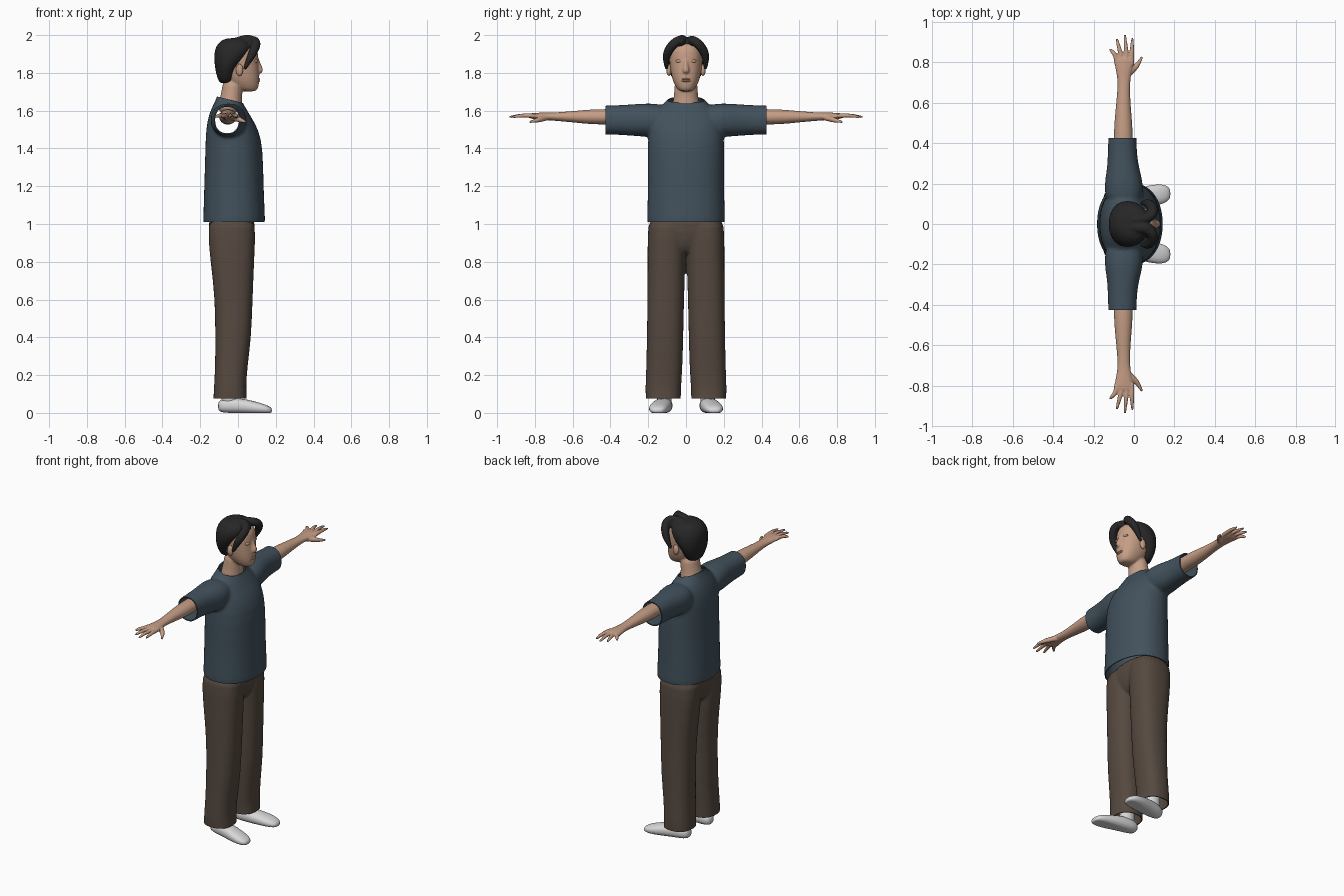
import bpy, bmesh
from math import cos, sin, pi, radians
from mathutils import Vector, Matrix

if "Cube" in bpy.data.objects:
    bpy.data.objects.remove(bpy.data.objects["Cube"])


def material(name, color):
    m = bpy.data.materials.new(name)
    m.use_nodes = True
    m.diffuse_color = (*color, 1)
    m.node_tree.nodes["Principled BSDF"].inputs["Base Color"].default_value = (*color, 1)
    return m


SKIN = material("skin", (0.56, 0.34, 0.235))
HAIR = material("black hair", (0.02, 0.02, 0.021))
SHIRT = material("slate shirt", (0.055, 0.083, 0.108))
PANTS = material("brown cloth", (0.092, 0.067, 0.051))
SHOE = material("white shoe", (0.68, 0.68, 0.68))


def loft(axis, rings, power=2.0, seg=24, side=1):
    """Closed tube of superellipse rings: (position, centre a, centre b, radius a, radius b)."""
    bm, loops = bmesh.new(), []
    for p, ca, cb, ra, rb in rings:
        loop = []
        for i in range(seg):
            c, s = cos(2 * pi * i / seg), sin(2 * pi * i / seg)
            a = ca + ra * abs(c) ** (2 / power) * (1 if c > 0 else -1)
            b = cb + rb * abs(s) ** (2 / power) * (1 if s > 0 else -1)
            x, y, z = {"x": (p, a, b), "y": (a, p, b), "z": (a, b, p)}[axis]
            loop.append(bm.verts.new((x, y * side, z)))
        loops.append(loop)
    for lo, hi in zip(loops, loops[1:]):
        for i in range(seg):
            j = (i + 1) % seg
            bm.faces.new((lo[i], lo[j], hi[j], hi[i]))
    bm.faces.new(loops[0])
    bm.faces.new(loops[-1])
    bmesh.ops.recalc_face_normals(bm, faces=bm.faces)
    return to_mesh(bm)


def to_mesh(bm):
    me = bpy.data.meshes.new("part")
    bm.to_mesh(me)
    bm.free()
    return me


def ball(center, radii):
    bm = bmesh.new()
    bmesh.ops.create_uvsphere(bm, u_segments=16, v_segments=10, radius=1,
                              matrix=Matrix.LocRotScale(Vector(center), None, Vector(radii)))
    return to_mesh(bm)


def tube(points, radii, side=1):
    """Round smooth strand with a varying radius."""
    cu = bpy.data.curves.new("strand", "CURVE")
    cu.dimensions, cu.bevel_depth, cu.bevel_resolution = "3D", 1, 3
    cu.use_fill_caps = True
    sp = cu.splines.new("NURBS")
    sp.points.add(len(points) - 1)
    for pt, (x, y, z), r in zip(sp.points, points, radii):
        pt.co, pt.radius = (x, y * side, z, 1), r
    sp.use_endpoint_u, sp.order_u, sp.resolution_u = True, 3, 5
    ob = bpy.data.objects.new("strand", cu)
    bpy.context.collection.objects.link(ob)
    me = baked(ob)
    bpy.data.objects.remove(ob)
    return me


def baked(ob):
    dg = bpy.context.evaluated_depsgraph_get()
    dg.update()
    return bpy.data.meshes.new_from_object(ob.evaluated_get(dg))


def build(name, parts, mat, subsurf=1, voxel=0, smooth=0, cuts=(), thick=0, floor=False):
    """Join parts, optionally fuse them into one skin, trim by planes and give cloth thickness."""
    bm = bmesh.new()
    for p in parts:
        bm.from_mesh(p)
    ob = bpy.data.objects.new(name, to_mesh(bm))
    bpy.context.collection.objects.link(ob)
    if subsurf:
        ob.modifiers.new("round", "SUBSURF").levels = subsurf
    if voxel:
        m = ob.modifiers.new("fuse", "REMESH")
        m.mode, m.voxel_size = "VOXEL", voxel
        m = ob.modifiers.new("soften", "SMOOTH")
        m.factor, m.iterations = 0.5, smooth
    me = baked(ob)
    ob.modifiers.clear()
    bm = bmesh.new()
    bm.from_mesh(me)
    for co, no in cuts:
        bmesh.ops.bisect_plane(bm, geom=bm.verts[:] + bm.edges[:] + bm.faces[:],
                               plane_co=co, plane_no=no, clear_outer=True)
    if floor:
        for v in bm.verts:
            v.co.z = max(v.co.z, 0)
    bm.to_mesh(me)
    bm.free()
    ob.data = me
    if thick:
        m = ob.modifiers.new("cloth", "SOLIDIFY")
        m.thickness, m.offset = thick, -1
        ob.data = baked(ob)
        ob.modifiers.clear()
    ob.data.materials.clear()
    ob.data.materials.append(mat)
    ob.data.polygons.foreach_set("material_index", [0] * len(ob.data.polygons))
    ob.data.shade_smooth()
    ob.data.set_sharp_from_angle(angle=radians(50))
    return ob


SIDES = {"left": 1, "right": -1}

# Shirt: torso and sleeves fused, then cut open at hem, cuffs and collar
torso = loft("z", [(0.93, -.02, 0, .166, .209), (1.01, -.02, 0, .166, .209), (1.2, -.022, 0, .158, .202),
                   (1.4, -.02, 0, .154, .205), (1.5, -.03, 0, .141, .2), (1.57, -.045, 0, .113, .19),
                   (1.625, -.05, 0, .086, .14), (1.66, -.05, 0, .064, .086), (1.72, -.045, 0, .06, .07)], 2.2)
sleeves = [loft("y", [(.08, -.05, 1.55, .095, .085), (.2, -.05, 1.55, .098, .09), (.26, -.053, 1.55, .083, .086),
                      (.33, -.057, 1.551, .073, .08), (.43, -.058, 1.55, .07, .077),
                      (.5, -.058, 1.55, .07, .077)], 2.2, side=s) for s in SIDES.values()]
build("shirt", [torso] + sleeves, SHIRT, voxel=.01, smooth=6, thick=.006,
      cuts=[((0, 0, 1.01), (0, 0, -1)), ((0, .425, 0), (0, 1, 0)), ((0, -.425, 0), (0, -1, 0)),
            ((-.05, 0, 1.66), (.25, 0, 1))])

# Trousers: two legs fused with the hips
legs = [loft("z", [(0, -.04, .12, .089, .092), (.08, -.041, .12, .09, .093), (.13, -.043, .121, .085, .095),
                   (.25, -.035, .114, .086, .096), (.4, -.025, .111, .096, .097), (.6, -.022, .107, .1, .097),
                   (.8, -.03, .104, .116, .101), (.92, -.033, .102, .125, .101),
                   (1.06, -.033, .1, .127, .102)], 2.4, side=s) for s in SIDES.values()]
hips = loft("z", [(.83, -.033, 0, .07, .03), (.88, -.033, 0, .105, .13), (.95, -.033, 0, .122, .195),
                  (1.07, -.033, 0, .128, .203)], 2.3)
build("trousers", legs + [hips], PANTS, voxel=.008, smooth=4, thick=.006,
      cuts=[((0, 0, .075), (0, 0, -1))])

for label, s in SIDES.items():
    # Shoe and sock
    build(label + "_shoe", [loft("x", [
        (-.107, .112, .035, .022, .022), (-.085, .112, .038, .043, .038), (0, .122, .039, .05, .042),
        (.07, .137, .03, .054, .036), (.13, .147, .022, .052, .028), (.165, .15, .016, .04, .02),
        (.181, .15, .012, .02, .01)], 2.3, side=s)], SHOE, floor=True)
    build(label + "_sock", [loft("z", [(.03, -.04, .115, .05, .042), (.1, -.045, .115, .045, .04),
                                       (.2, -.045, .115, .042, .04)], side=s)], SHOE)
    # Arm, palm and fingers
    arm = loft("y", [(.25, -.055, 1.565, .045, .043), (.42, -.053, 1.568, .048, .041), (.5, -.053, 1.567, .045, .04),
                     (.6, -.053, 1.568, .035, .03), (.7, -.05, 1.568, .029, .021), (.75, -.05, 1.57, .038, .02),
                     (.8, -.05, 1.572, .048, .017), (.835, -.05, 1.572, .046, .013)], side=s)
    tips = [(-.12, .867), (-.085, .917), (-.045, .936), (-.008, .92)]
    fingers = [tube([(-.086 + .025 * i, .79, 1.572), (-.088 + .026 * i, .83, 1.574),
                     (x * .6 - .035 + .01 * i, .5 * y + .42, 1.574), (x, y, 1.566)],
                    [.012, .0125, .011, .006], s) for i, (x, y) in enumerate(tips)]
    thumb = tube([(-.04, .73, 1.565), (-.005, .765, 1.557), (.02, .79, 1.548), (.04, .828, 1.54)],
                 [.016, .017, .013, .006], s)
    build(label + "_arm", [arm] + fingers + [thumb], SKIN, voxel=.005, smooth=2)
    # Ear and eyelid
    build(label + "_ear", [ball((.008, .09 * s, 1.815), (.02, .014, .032))], SKIN)
    build(label + "_eyelid", [ball((.093, .036 * s, 1.862), (.012, .02, .009))], SKIN)

# Head, neck and nose fused
skull = loft("z", [(1.7, .06, 0, .035, .03), (1.718, .045, 0, .063, .05), (1.755, .028, 0, .086, .07),
                   (1.8, .012, 0, .102, .081), (1.86, 0, 0, .108, .089), (1.92, 0, 0, .108, .089),
                   (1.955, -.003, 0, .088, .07), (1.975, -.005, 0, .045, .04)], 2.2)
neck = loft("z", [(1.58, -.045, 0, .07, .08), (1.65, -.04, 0, .062, .069), (1.69, -.033, 0, .055, .062),
                  (1.78, -.025, 0, .055, .062)])
nose = loft("z", [(1.795, .108, 0, .014, .014), (1.81, .115, 0, .021, .021), (1.83, .112, 0, .018, .015),
                  (1.86, .104, 0, .012, .01), (1.885, .1, 0, .008, .01)], seg=12)
build("head", [skull, neck, nose], SKIN, voxel=.006, smooth=3)
build("lips", [ball((.106, 0, z), (.011, .026, .006)) for z in (1.757, 1.767)], SKIN)

# Hair: back volume with two parted front locks and a raised crown tuft
cap = loft("z", [(1.742, -.065, 0, .03, .045), (1.765, -.062, 0, .046, .07), (1.82, -.062, 0, .06, .1),
                 (1.865, -.042, 0, .084, .115), (1.92, -.022, 0, .105, .116), (1.96, -.012, 0, .093, .094),
                 (1.987, -.008, 0, .06, .055)], 2.1)
locks = [tube([(-.03, .02, 1.955), (.06, .02, 1.977), (.1, .055, 1.965), (.085, .095, 1.92),
               (.06, .107, 1.87), (.035, .103, 1.82)], [.03, .025, .027, .026, .02, .008], s) for s in (1, -1)]
tuft = tube([(-.02, -.015, 1.955), (.03, -.02, 1.975), (.075, -.022, 1.975), (.1, -.035, 1.955)],
            [.03, .029, .028, .02])
build("hair", [cap] + locks + [tuft], HAIR, voxel=.006, smooth=3)
